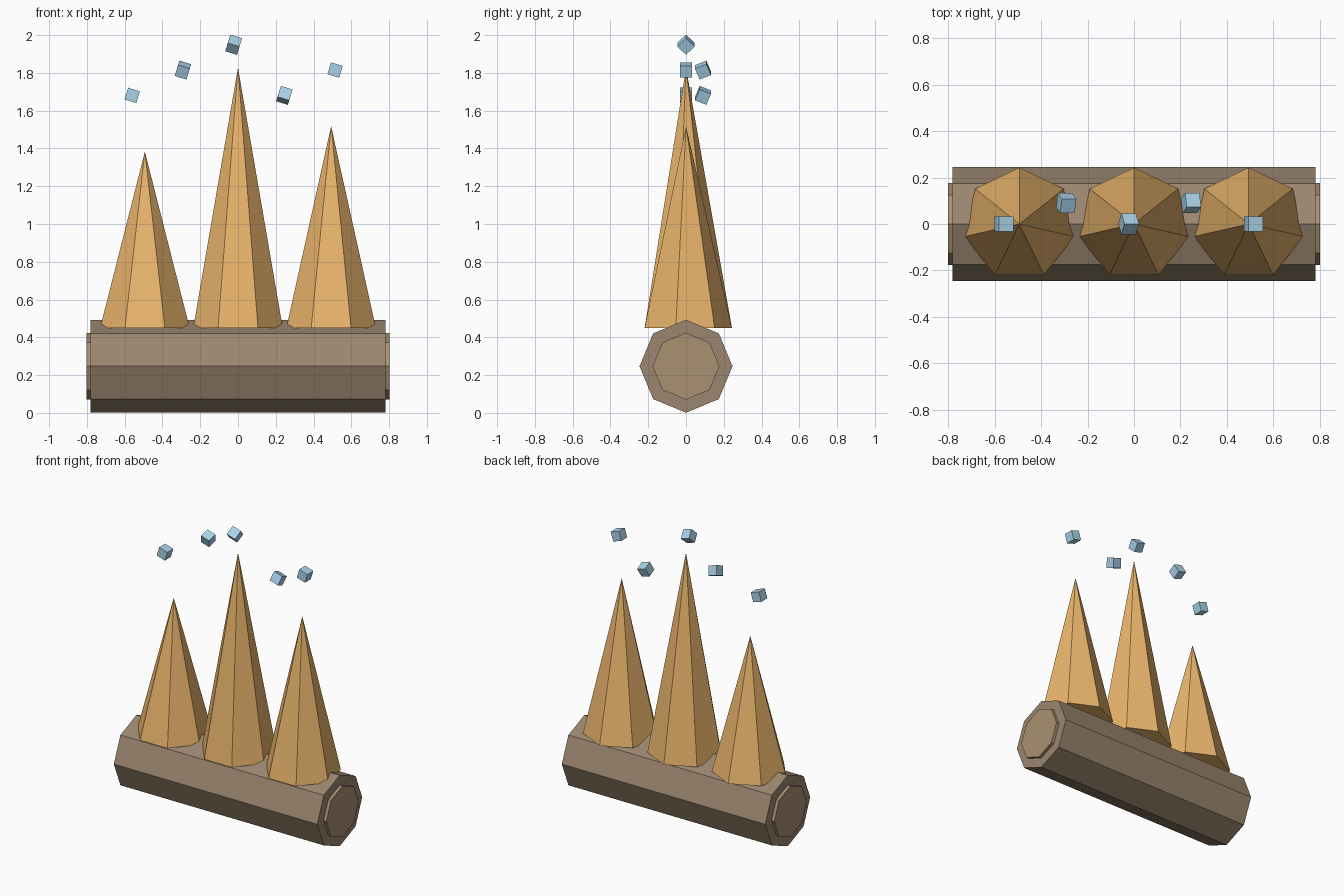
import bpy
from math import radians

if "Cube" in bpy.data.objects:
    bpy.data.objects.remove(bpy.data.objects["Cube"])


def material(name, rgb):
    m = bpy.data.materials.new(name)
    m.diffuse_color = (*rgb, 1)
    m.use_nodes = True
    m.node_tree.nodes["Principled BSDF"].inputs["Base Color"].default_value = m.diffuse_color
    return m


bark = material("bark", (0.33, 0.24, 0.16))
cut_wood = material("cut_wood", (0.40, 0.28, 0.17))
flame_mat = material("flame", (0.82, 0.46, 0.15))
spark_mat = material("spark", (0.40, 0.65, 0.82))


def finish(name, mat):
    ob = bpy.context.object
    ob.name = ob.data.name = name
    ob.data.materials.append(mat)


def rod(name, radius, length, x, mat):
    # octagonal prism lying along x
    bpy.ops.mesh.primitive_cylinder_add(
        vertices=8, radius=radius, depth=length,
        location=(x, 0, 0.247), rotation=(0, radians(90), 0))
    finish(name, mat)


# log with a raised cut face at each end
rod("log", 0.246, 1.56, 0, bark)
for side, x in (("left", -0.78), ("right", 0.78)):
    rod("log_end_" + side, 0.177, 0.042, x, cut_wood)

# three seven-sided flames standing on the log
BASE = 0.45
for name, x, tip in (("left", -0.493, 1.383), ("middle", 0, 1.828), ("right", 0.493, 1.518)):
    bpy.ops.mesh.primitive_cone_add(
        vertices=7, radius1=0.243, radius2=0, depth=tip - BASE,
        location=(x, 0, (BASE + tip) / 2))
    finish("flame_" + name, flame_mat)

# five tumbling sparks above
for i in range(5):
    bpy.ops.mesh.primitive_cube_add(
        size=0.065,
        location=(-0.56 + 0.2685 * i, 0.09 * (i % 2), 1.681 + 0.134 * (i % 3)),
        rotation=(radians(22.5 * i), 0.3, 0))
    finish(f"spark_{i + 1}", spark_mat)
